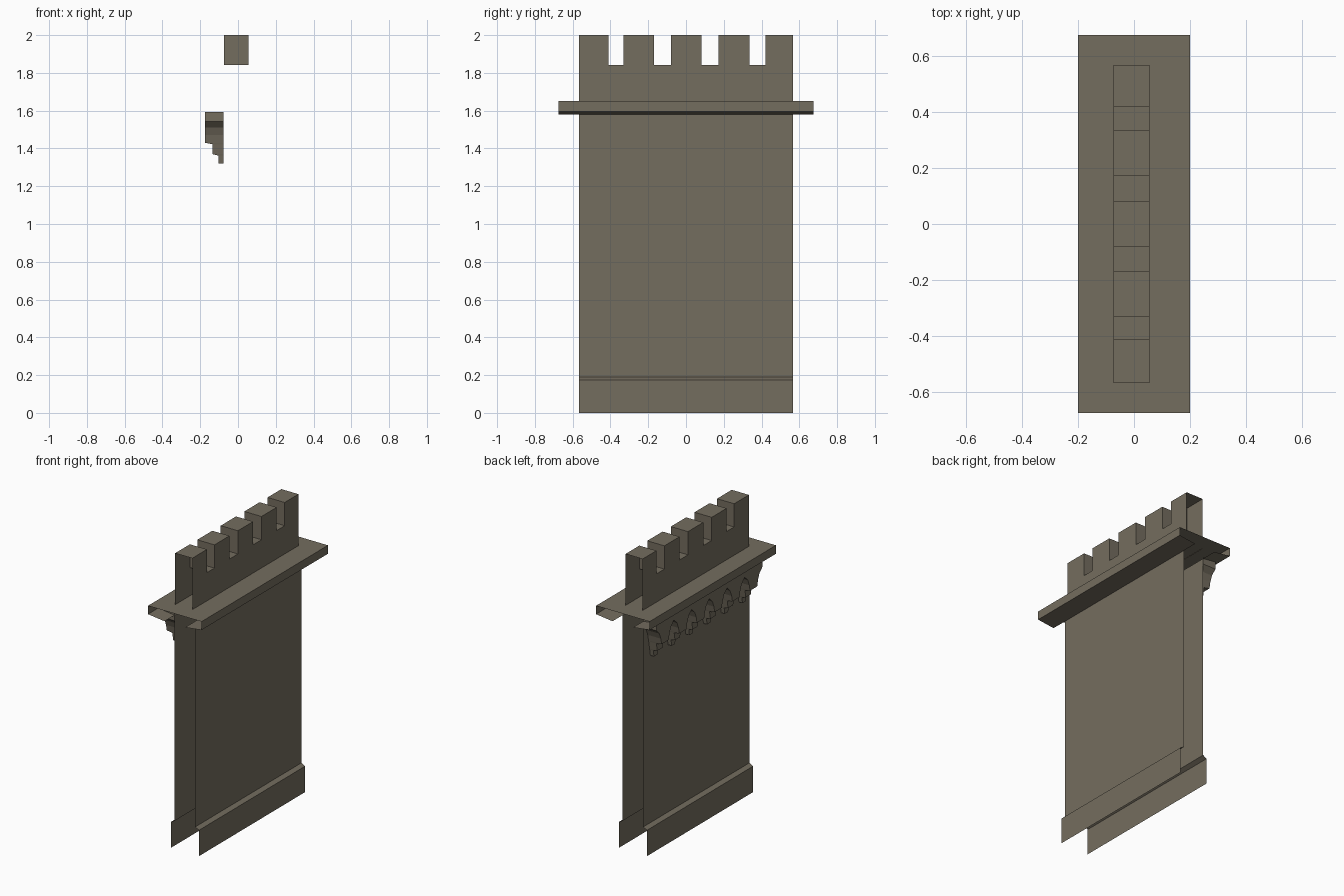
import bpy

if "Cube" in bpy.data.objects:
    bpy.data.objects.remove(bpy.data.objects["Cube"])

stone = bpy.data.materials.new("weathered stone")
stone.diffuse_color = (0.175, 0.153, 0.114, 1)
stone.use_nodes = True
stone.node_tree.nodes["Principled BSDF"].inputs["Base Color"].default_value = stone.diffuse_color


def make(name, verts, faces):
    mesh = bpy.data.meshes.new(name)
    mesh.from_pydata(verts, [], faces)
    mesh.materials.append(stone)
    obj = bpy.data.objects.new(name, mesh)
    bpy.context.collection.objects.link(obj)
    return obj


def sweep(name, profile, y):
    """Open-ended strip: an (x, z) profile swept from -y to y."""
    n = len(profile)
    verts = [(x, s * y, z) for s in (-1, 1) for x, z in profile]
    faces = [(i, i + 1, n + i + 1, n + i) for i in range(n - 1)]
    return make(name, verts, faces)


HALF = 0.567   # half length of the wall
WALL = 0.077   # half thickness of the wall

# wall sides with sloped plinth, open at both ends
side = [(-0.105, 0), (-0.105, 0.175), (-WALL, 0.19), (-WALL, 1.58)]
sweep("wall_outer_side", side, HALF)
sweep("wall_inner_side", [(-x, z) for x, z in reversed(side)], HALF)

# walkway slab with slightly sloped underside
edge = [(-WALL, 1.58), (-0.2, 1.595), (-0.2, 1.652)]
sweep("walkway_slab", edge + [(-x, z) for x, z in reversed(edge)], 0.675)

# parapet with five merlons
merlons = [(-HALF, -0.41), (-0.33, -0.17), (-0.08, 0.083), (0.172, 0.335), (0.42, HALF)]
outline = [(-HALF, 1.65)]
for i, (a, b) in enumerate(merlons):
    if i:
        outline.append((a, 1.843))
    outline += [(a, 2), (b, 2)]
    if i < len(merlons) - 1:
        outline.append((b, 1.843))
outline.append((HALF, 1.65))
n = len(outline)
verts = [(x, y, z) for x in (-0.073, 0.055) for y, z in outline]
faces = [tuple(range(n)), tuple(reversed(range(n, 2 * n)))]
faces += [(n + i, n + i + 1, i + 1, i) for i in range(1, n - 2)]
make("parapet", verts, faces)

# row of stepped corbels joined by arches: (z, half width, depth)
pitch = 2 * HALF / 6
levels = [(1.32, 0.018, 0.027), (1.362, 0.025, 0.027), (1.37, 0.027, 0.058),
          (1.422, 0.036, 0.058), (1.43, 0.038, 0.098), (1.47, 0.046, 0.098),
          (1.51, 0.062, 0.098), (1.542, pitch / 2, 0.098), (1.592, pitch / 2, 0.098)]
verts, faces = [], []
for c in range(6):
    yc = (c - 2.5) * pitch
    base = len(verts)
    for z, h, d in levels:
        verts += [(-WALL, yc - h, z), (-WALL - d, yc - h, z),
                  (-WALL - d, yc + h, z), (-WALL, yc + h, z)]
    faces.append((base, base + 1, base + 2, base + 3))
    for k in range(len(levels) - 1):
        lo, up = base + 4 * k, base + 4 * k + 4
        top = k == len(levels) - 2
        for j in range(3):
            # the top band is closed only at the two ends of the row
            if top and ((j == 0 and c > 0) or (j == 2 and c < 5)):
                continue
            faces.append((lo + j, up + j, up + j + 1, lo + j + 1))
make("corbel_row", verts, faces)
